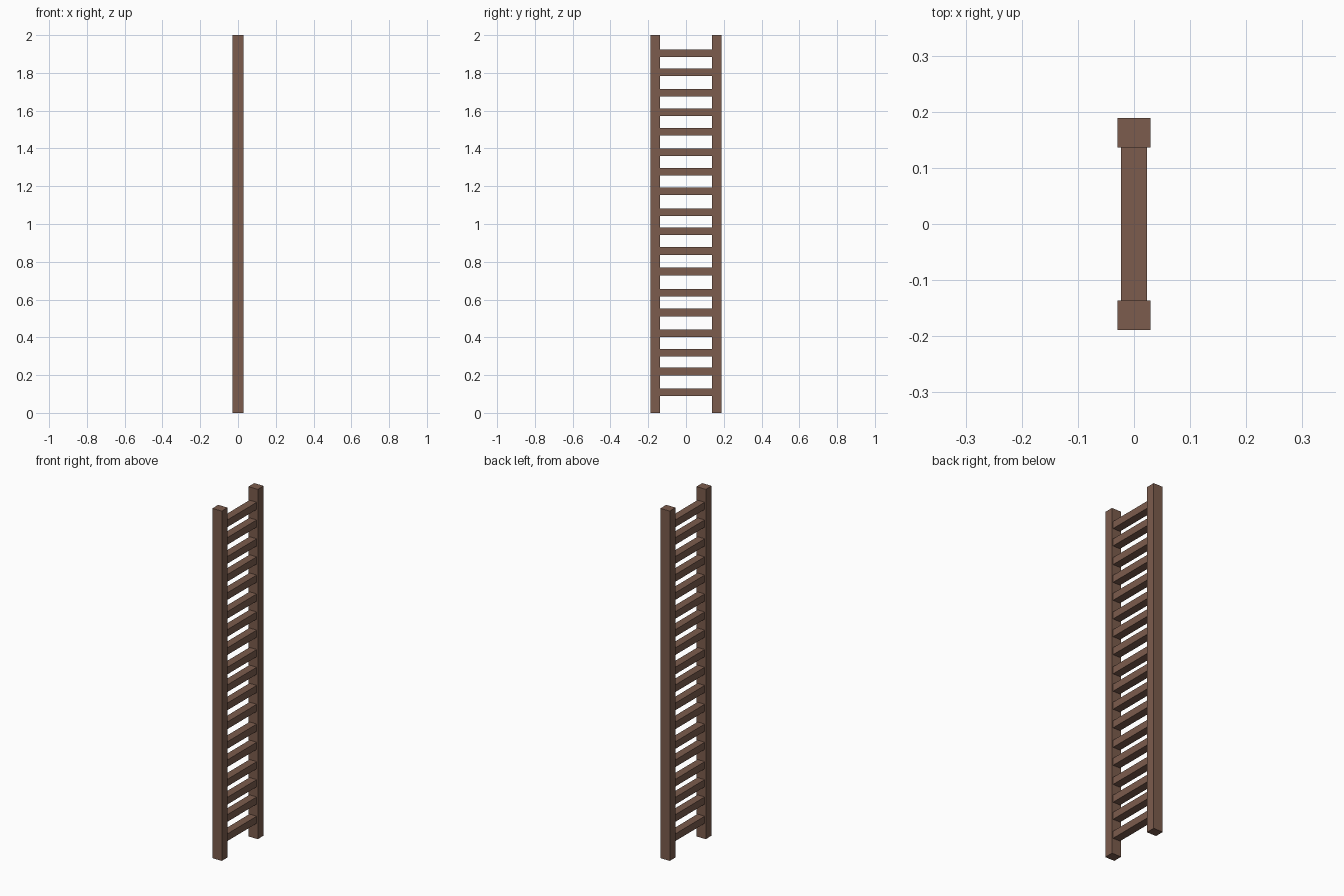
import bpy

if "Cube" in bpy.data.objects:
    bpy.data.objects.remove(bpy.data.objects["Cube"])

wood = bpy.data.materials.new("brown_wood")
wood.diffuse_color = (0.20, 0.107, 0.074, 1)
wood.use_nodes = True
wood.node_tree.nodes["Principled BSDF"].inputs["Base Color"].default_value = wood.diffuse_color


def box(name, center, size):
    bpy.ops.mesh.primitive_cube_add(size=1, location=center)
    ob = bpy.context.object
    ob.name = name
    ob.scale = size
    bpy.ops.object.transform_apply(location=False, rotation=False, scale=True)
    ob.data.materials.append(wood)
    return ob


# Two upright side rails
for side, name in ((-1, "front_rail"), (1, "back_rail")):
    box(name, (0, side * 0.1627, 1.0), (0.059, 0.0525, 2.0))

# Hand-spaced rungs, ends butting against the rails
rung_heights = [0.109, 0.219, 0.318, 0.421, 0.532, 0.636, 0.749, 0.857, 0.961,
                1.062, 1.173, 1.277, 1.38, 1.488, 1.592, 1.695, 1.803, 1.904]
for i, z in enumerate(rung_heights):
    box(f"rung_{i + 1}", (0, 0, z), (0.0455, 0.274, 0.041))
